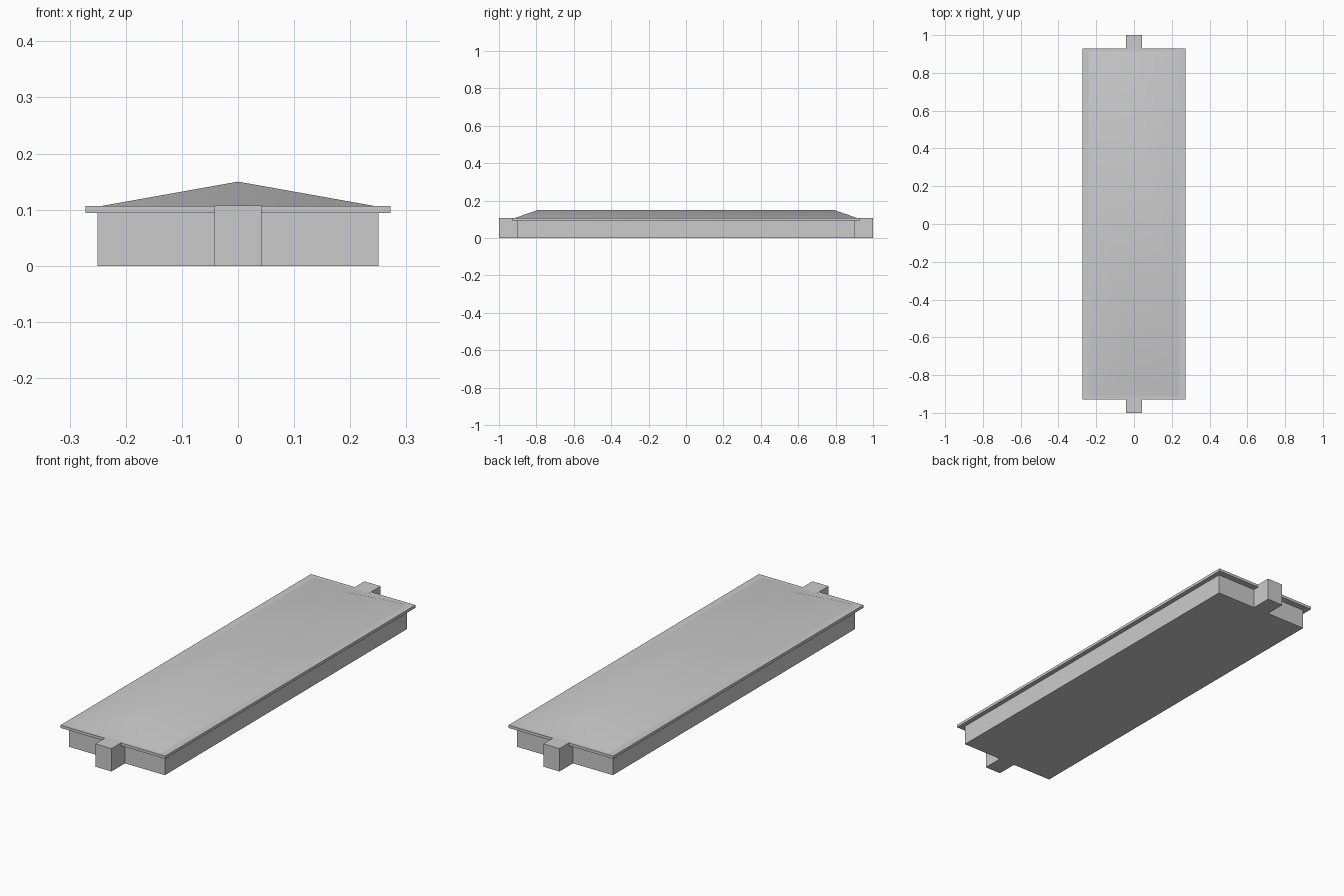
import bpy, bmesh

if "Cube" in bpy.data.objects:
    bpy.data.objects.remove(bpy.data.objects["Cube"])

grey = bpy.data.materials.new("light_grey")
grey.diffuse_color = (0.6, 0.6, 0.6, 1)
grey.use_nodes = True
grey.node_tree.nodes["Principled BSDF"].inputs["Base Color"].default_value = grey.diffuse_color


def add_mesh(name, bm):
    bmesh.ops.recalc_face_normals(bm, faces=bm.faces)
    mesh = bpy.data.meshes.new(name)
    bm.to_mesh(mesh)
    bm.free()
    mesh.materials.append(grey)
    obj = bpy.data.objects.new(name, mesh)
    bpy.context.collection.objects.link(obj)
    return obj


def box(name, x0, x1, y0, y1, z0, z1):
    bm = bmesh.new()
    bmesh.ops.create_cube(bm, size=1)
    for v in bm.verts:
        v.co = (x1 if v.co.x > 0 else x0,
                y1 if v.co.y > 0 else y0,
                z1 if v.co.z > 0 else z0)
    return add_mesh(name, bm)


# Main block and overhanging eave slab
box("building_body", -0.25, 0.25, -0.9, 0.9, 0, 0.095)
box("eave_slab", -0.272, 0.272, -0.93, 0.93, 0.094, 0.107)

# Square projection at each end
for name, s in (("front_projection", -1), ("back_projection", 1)):
    y0, y1 = sorted((s * 0.9, s * 1.0))
    box(name, -0.042, 0.042, y0, y1, 0, 0.1075)

# Low hipped roof, its base sunk into the slab
bm = bmesh.new()
a, b, c, d = [bm.verts.new((x * 0.272, y * 0.93, 0.1015))
              for x, y in ((-1, -1), (1, -1), (1, 1), (-1, 1))]
front, back = [bm.verts.new((0, y, 0.15)) for y in (-0.79, 0.79)]
for face in ((a, b, front), (b, c, back, front), (c, d, back), (d, a, front, back)):
    bm.faces.new(face)
roof = add_mesh("hipped_roof", bm)
# an open shell has no inside: make sure it faces up
if roof.data.polygons[0].normal.z < 0:
    roof.data.flip_normals()
for p in roof.data.polygons:
    p.use_smooth = True
